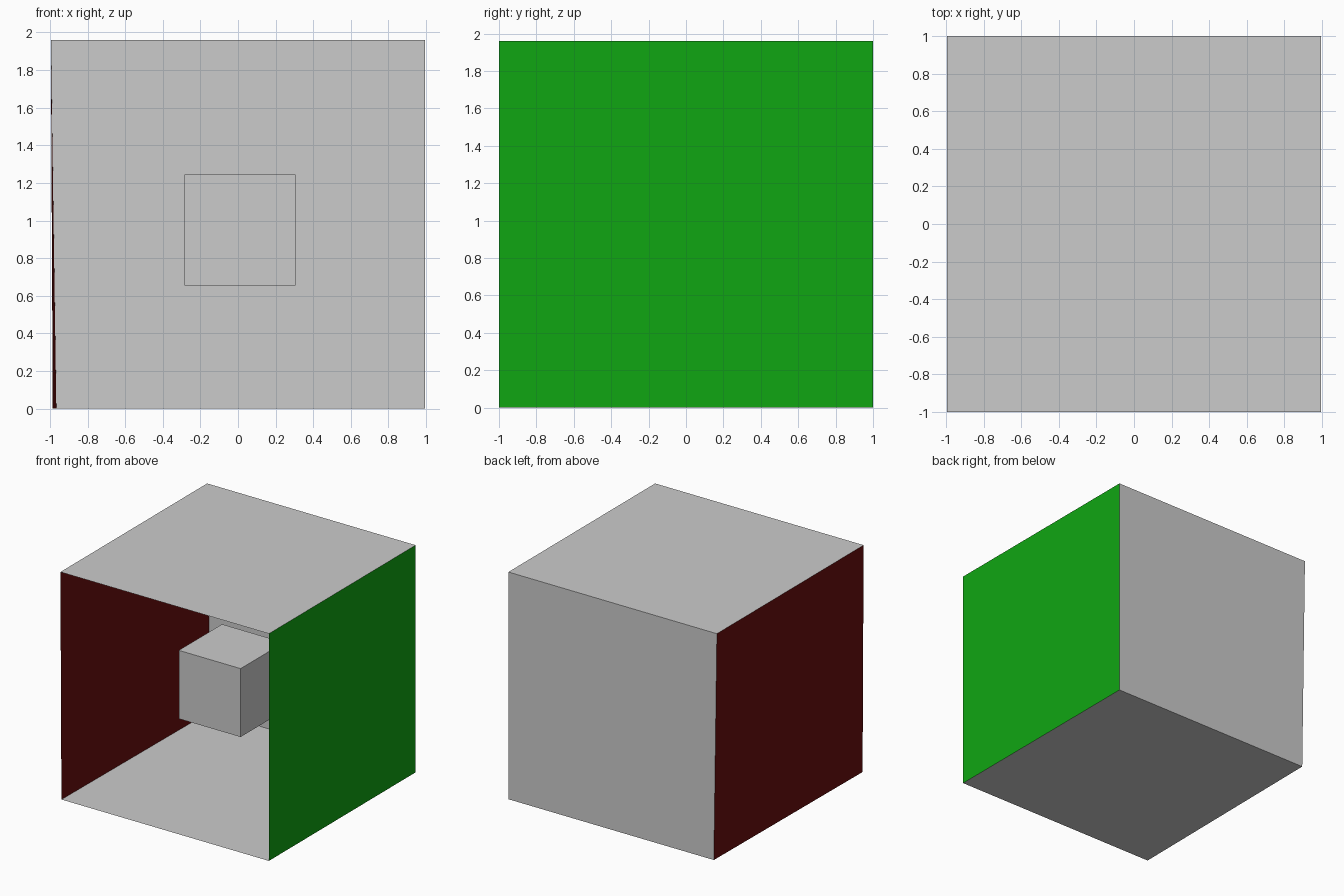
import bpy
import bmesh

if "Cube" in bpy.data.objects:
    bpy.data.objects.remove(bpy.data.objects["Cube"])


def material(name, rgb):
    m = bpy.data.materials.new(name)
    m.diffuse_color = (*rgb, 1)
    m.use_nodes = True
    m.node_tree.nodes["Principled BSDF"].inputs["Base Color"].default_value = m.diffuse_color
    return m


def panel(name, corners, mat=None):
    mesh = bpy.data.meshes.new(name)
    mesh.from_pydata(corners, [], [range(len(corners))])
    ob = bpy.data.objects.new(name, mesh)
    bpy.context.collection.objects.link(ob)
    if mat:
        mesh.materials.append(mat)
    return ob


H, R, L = 1.96, 0.995, -0.995

# Bottom and top corners of the room; the left wall leans slightly outward
floor = [(-0.985, -1, 0), (R, -1, 0), (R, 1, 0), (-0.966, 1, 0)]
top = [(L, -1, H), (R, -1, H), (R, 1, H), (L, 1, H)]

red = material("red", (0.14, 0.004, 0.004))
green = material("green", (0.005, 0.38, 0.006))

# Open-fronted room shell, faces pointing inward
panel("floor", floor)
panel("ceiling", top[::-1])
panel("back_wall", [floor[3], floor[2], top[2], top[3]])
panel("right_wall", [floor[2], floor[1], top[1], top[2]], green)
panel("left_wall", [floor[0], floor[3], top[3], top[0]], red)

# Floating cube inside the room
bpy.ops.mesh.primitive_cube_add(size=0.59, location=(0.01, -0.105, 0.95))
bpy.context.object.name = "floating_cube"
